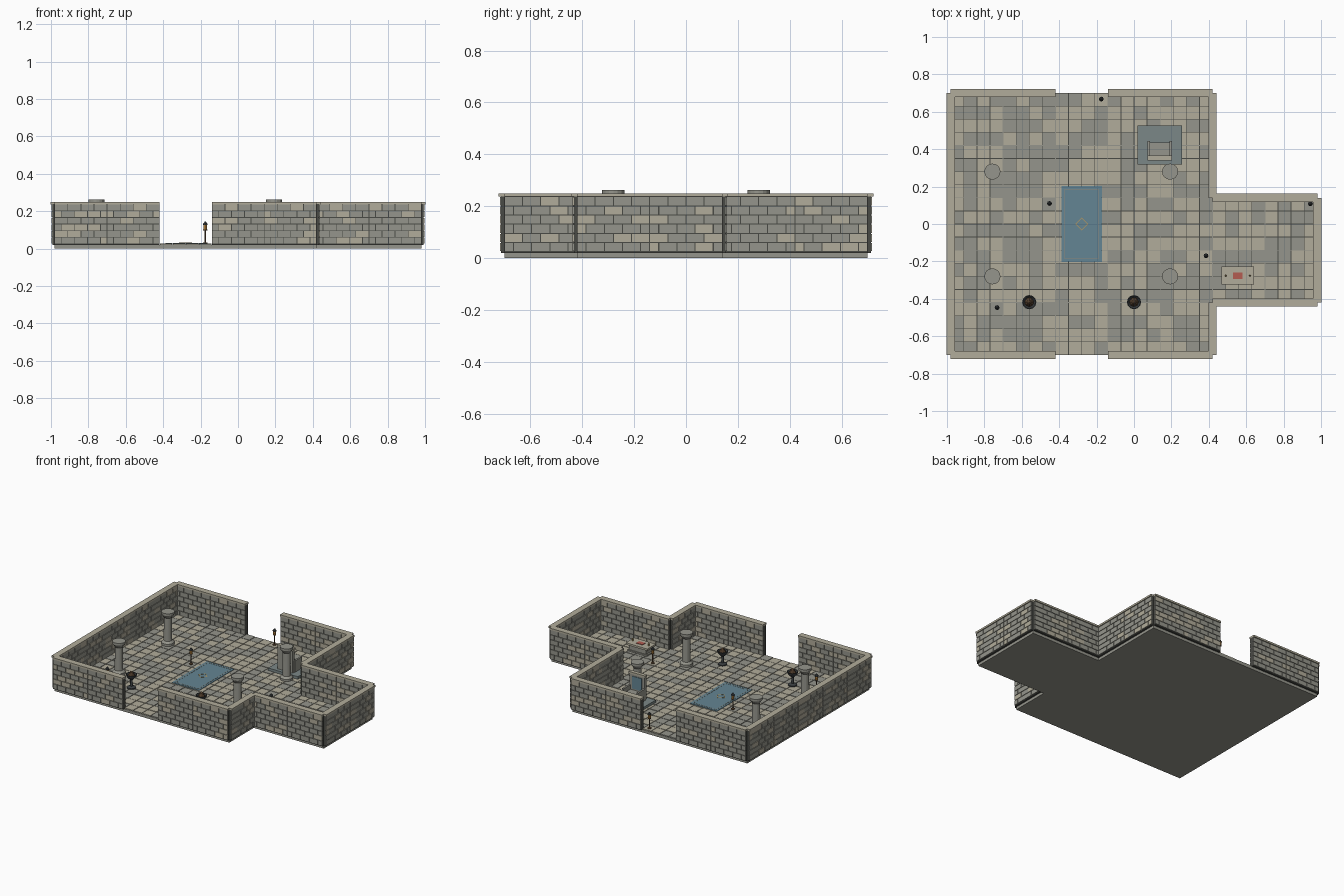
import bpy, bmesh, math, random
from mathutils import Matrix, Vector

if "Cube" in bpy.data.objects:
    bpy.data.objects.remove(bpy.data.objects["Cube"])

random.seed(7)
T = 0.28            # tile size
FLOOR = 0.027       # walking surface height


def material(name, r, g, b):
    m = bpy.data.materials.new(name)
    m.diffuse_color = tuple((c / 255) ** 2.2 for c in (r, g, b)) + (1,)
    m.use_nodes = True
    m.node_tree.nodes["Principled BSDF"].inputs["Base Color"].default_value = m.diffuse_color
    return m


LIGHT = material("light_stone", 176, 171, 153)
DARK = material("dark_stone", 148, 148, 139)
MORTAR = material("mortar", 74, 75, 71)
SLATE = material("slate", 122, 134, 134)
BLUE = material("blue_cloth", 100, 132, 146)
GOLD = material("gold", 176, 150, 98)
IRON = material("iron", 62, 66, 68)
RED = material("red_cloth", 178, 92, 82)
FLAME = material("flame", 222, 160, 80)
WOOD = material("wood", 92, 72, 54)


class Part:
    """Collects boxes into one object with several materials."""
    def __init__(self, name, *mats):
        self.name, self.mats, self.bm = name, mats, bmesh.new()

    def box(self, x0, x1, y0, y1, z0, z1, mat=0):
        c = Vector(((x0 + x1) / 2, (y0 + y1) / 2, (z0 + z1) / 2))
        mx = Matrix.Translation(c) @ Matrix.Diagonal((abs(x1 - x0), abs(y1 - y0), z1 - z0, 1))
        verts = bmesh.ops.create_cube(self.bm, size=1, matrix=mx)["verts"]
        for f in {f for v in verts for f in v.link_faces}:
            f.material_index = mat

    def finish(self):
        me = bpy.data.meshes.new(self.name)
        self.bm.to_mesh(me)
        self.bm.free()
        for m in self.mats:
            me.materials.append(m)
        ob = bpy.data.objects.new(self.name, me)
        bpy.context.collection.objects.link(ob)
        return ob


def lathe(name, profile, places, mat, sides=16):
    """Closed turned shape from (radius, height) points, one copy per place."""
    bm = bmesh.new()
    rings = [[bm.verts.new((r * math.cos(2 * math.pi * i / sides),
                            r * math.sin(2 * math.pi * i / sides), z))
              for i in range(sides)] for r, z in profile]
    for a, b in zip(rings, rings[1:]):
        for i in range(sides):
            j = (i + 1) % sides
            bm.faces.new((a[i], a[j], b[j], b[i]))
    bm.faces.new(rings[0][::-1])
    bm.faces.new(rings[-1])
    me = bpy.data.meshes.new(name)
    bm.to_mesh(me)
    bm.free()
    me.materials.append(mat)
    for k, (x, y, z) in enumerate(places, 1):
        ob = bpy.data.objects.new(f"{name}_{k}", me)
        ob.location = (x, y, z)
        bpy.context.collection.objects.link(ob)


# Floor: base slabs with paving stones, 5x5 hall plus 2x2 side room
tiles = [(-0.98 + T * i, -0.70 + T * j) for i in range(5) for j in range(5)]
tiles += [(0.42 + T * i, -0.42 + T * j) for i in range(2) for j in range(2)]
slab = Part("floor_slabs", DARK, MORTAR)
paving = Part("paving_stones", DARK, LIGHT)
for x, y in tiles:
    slab.box(x, x + T, y, y + T, 0, 0.02)
    slab.box(x + 0.002, x + T - 0.002, y + 0.002, y + T - 0.002, 0.019, 0.0215, 1)
    for i in range(4):
        for j in range(4):
            a, b, s, g = x + i * T / 4, y + j * T / 4, T / 4, 0.002
            paving.box(a + g, a + s - g, b + g, b + s - g, 0.018,
                       FLOOR - random.choice((0, 0.001)), int(random.random() < 0.5))
slab.finish()
paving.finish()

# Walls: mortar core, running-bond bricks, flat coping
core = Part("wall_core", MORTAR)
bricks = Part("wall_bricks", DARK, LIGHT)
coping = Part("wall_coping", LIGHT)


def wall(x, y, along_x, count):
    def put(part, u0, u1, half, z0, z1, mat=0):
        if along_x:
            part.box(x + u0, x + u1, y - half, y + half, z0, z1, mat)
        else:
            part.box(x - half, x + half, y + u0, y + u1, z0, z1, mat)
    for p in range(count):
        s = p * T
        put(core, s, s + T, 0.0125, 0.02, 0.238)
        put(coping, s, s + T, 0.022, 0.237, 0.25)
        for row in range(6):
            z = 0.025 + row * 0.0353
            cuts = [0, .07, .14, .21, .28] if row % 2 else [0, .035, .105, .175, .245, .28]
            for a, b in zip(cuts, cuts[1:]):
                put(bricks, s + a + 0.002, s + b - 0.002, 0.0175, z + 0.002, z + 0.0335,
                    int(random.random() < 0.25))


for side in (-0.70, 0.70):                # front and back, doorway between
    wall(-0.98, side, True, 2)
    wall(-0.14, side, True, 2)
wall(-0.98, -0.70, False, 5)              # left
wall(0.42, -0.70, False, 1)               # right of hall
wall(0.42, 0.14, False, 2)
wall(0.98, -0.42, False, 2)               # side room
for side in (-0.42, 0.14):
    wall(0.42, side, True, 2)
for part in (core, bricks, coping):
    part.finish()

# Columns
lathe("column", [(0.043, 0), (0.043, 0.016), (0.036, 0.024), (0.029, 0.03), (0.026, 0.195),
                 (0.032, 0.203), (0.04, 0.215), (0.043, 0.22), (0.043, 0.236)],
      [(x, y, 0.026) for x in (-0.757, 0.193) for y in (-0.28, 0.28)], DARK)

# Rug with border and diamond emblem
rug = Part("rug", BLUE, SLATE)
rug.box(-0.388, -0.172, -0.202, 0.202, 0.026, 0.030)
for sx in (-1, 1):
    rug.box(-0.28 + sx * 0.088, -0.28 + sx * 0.094, -0.188, 0.188, 0.029, 0.031, 1)
    rug.box(-0.374, -0.186, sx * 0.182, sx * 0.188, 0.029, 0.031, 1)
rug.finish()
diamond = Part("rug_diamond", GOLD)
for s in (-1, 1):
    diamond.box(s * 0.021, s * 0.025, -0.025, 0.025, 0.029, 0.0315)
    diamond.box(-0.025, 0.025, s * 0.021, s * 0.025, 0.029, 0.0315)
ob = diamond.finish()
ob.location.x = -0.28
ob.rotation_euler.z = math.pi / 4

# Dais and throne facing the back
dais = Part("dais", SLATE)
dais.box(0.02, 0.257, 0.317, 0.527, 0.02, 0.045)
dais.finish()
cx = 0.138
throne = Part("throne", DARK, BLUE, LIGHT)
throne.box(cx - 0.052, cx + 0.052, 0.355, 0.435, 0.045, 0.095)
throne.box(cx - 0.06, cx + 0.06, 0.342, 0.362, 0.045, 0.21)
throne.box(cx - 0.065, cx + 0.065, 0.339, 0.365, 0.208, 0.222, 2)
throne.box(cx - 0.038, cx + 0.038, 0.36, 0.366, 0.105, 0.195, 1)
for s in (-1, 1):
    throne.box(cx + s * 0.052, cx + s * 0.065, 0.36, 0.443, 0.045, 0.128)
throne.finish()

# Altar with cloth and candles
ax, ay = 0.555, -0.276
altar = Part("altar", DARK, LIGHT, RED)
altar.box(ax - 0.078, ax + 0.078, ay - 0.042, ay + 0.042, 0.026, 0.036)
altar.box(ax - 0.068, ax + 0.068, ay - 0.035, ay + 0.035, 0.035, 0.072)
altar.box(ax - 0.086, ax + 0.086, ay - 0.048, ay + 0.048, 0.071, 0.085, 1)
altar.box(ax - 0.025, ax + 0.025, ay - 0.017, ay + 0.017, 0.084, 0.088, 2)
altar.finish()
lathe("candle", [(0.005, 0), (0.005, 0.016), (0.001, 0.022)],
      [(ax + s * 0.065, ay, 0.085) for s in (-1, 1)], GOLD, 8)

# Braziers
spots = [(-0.56, -0.418, 0.026), (0, -0.418, 0.026)]
lathe("brazier", [(0.03, 0), (0.03, 0.008), (0.009, 0.016), (0.008, 0.06), (0.018, 0.068),
                  (0.034, 0.088), (0.038, 0.1), (0.033, 0.1), (0.024, 0.09)], spots, IRON, 12)
lathe("embers", [(0.026, 0.088), (0.02, 0.1), (0.008, 0.118), (0.001, 0.124)], spots, WOOD, 8)

# Standing lanterns
spots = [(-0.175, 0.668, 0.026), (-0.452, 0.11, 0.026), (0.385, -0.17, 0.026),
         (-0.732, -0.447, 0.026), (0.943, 0.108, 0.026)]
lathe("lantern_post", [(0.013, 0), (0.013, 0.005), (0.004, 0.008), (0.004, 0.07),
                       (0.011, 0.072), (0.011, 0.076)], spots, WOOD, 8)
lathe("lantern_glass", [(0.009, 0.076), (0.010, 0.1)], spots, FLAME, 8)
lathe("lantern_cap", [(0.013, 0.1), (0.013, 0.105), (0.003, 0.118)], spots, IRON, 8)
